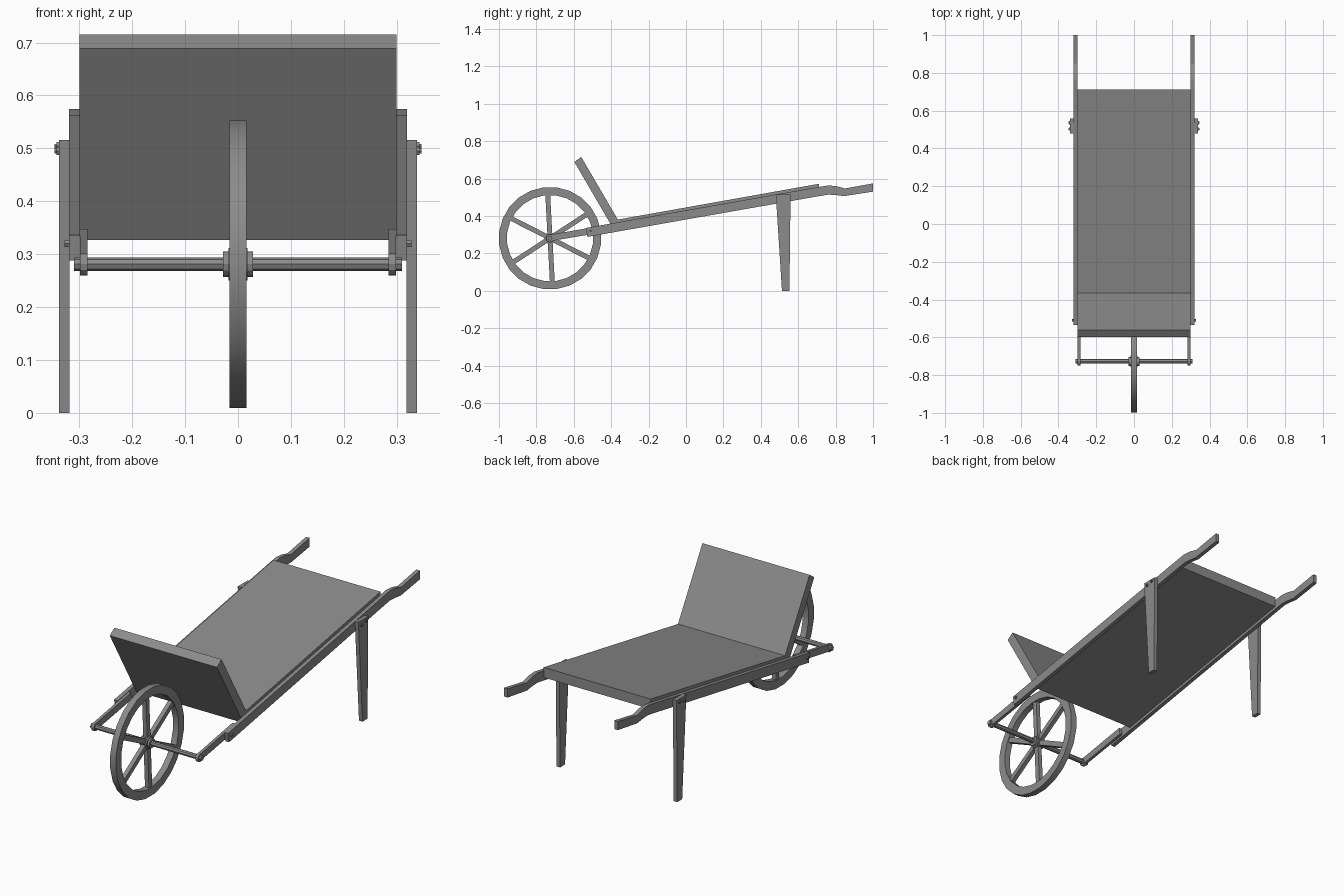
import bpy, bmesh, math
from mathutils import Matrix, Vector

if "Cube" in bpy.data.objects:
    bpy.data.objects.remove(bpy.data.objects["Cube"])

HUB = Vector((0, -0.727, 0.281))
GREY = bpy.data.materials.new("dark_grey")
GREY.diffuse_color = (0.26, 0.26, 0.26, 1)
GREY.use_nodes = True
GREY.node_tree.nodes["Principled BSDF"].inputs["Base Color"].default_value = GREY.diffuse_color


def finish(bm, name):
    bmesh.ops.recalc_face_normals(bm, faces=bm.faces)
    me = bpy.data.meshes.new(name)
    bm.to_mesh(me)
    bm.free()
    me.materials.append(GREY)
    ob = bpy.data.objects.new(name, me)
    bpy.context.collection.objects.link(ob)
    return ob


def plank(name, profile, x0, x1):
    """Side profile in (y, z), extruded from x0 to x1."""
    bm = bmesh.new()
    face = bm.faces.new([bm.verts.new((x0, y, z)) for y, z in profile])
    new = bmesh.ops.extrude_face_region(bm, geom=[face])['geom']
    bmesh.ops.translate(bm, vec=(x1 - x0, 0, 0),
                        verts=[v for v in new if isinstance(v, bmesh.types.BMVert)])
    return finish(bm, name)


def rod(name, x, y, z, radius, length, sides):
    """Cylinder lying along x."""
    bm = bmesh.new()
    m = Matrix.Translation((x, y, z)) @ Matrix.Rotation(math.pi / 2, 4, 'Y')
    bmesh.ops.create_cone(bm, cap_ends=True, segments=sides, radius1=radius,
                          radius2=radius, depth=length, matrix=m)
    return finish(bm, name)


# Wheel rim: square section swept round the axle, smooth tread
N = 24
bm = bmesh.new()
rings = []
for i in range(N):
    a = math.tau * (i + 0.5) / N
    rings.append([bm.verts.new(HUB + Vector((x, r * math.cos(a), r * math.sin(a))))
                  for x, r in ((-.016, .274), (.016, .274), (.016, .231), (-.016, .231))])
for i in range(N):
    p, q = rings[i], rings[(i + 1) % N]
    for j in range(4):
        k = (j + 1) % 4
        bm.faces.new((p[j], p[k], q[k], q[j]))
rim = finish(bm, "wheel_rim")
bpy.context.view_layer.objects.active = rim
rim.select_set(True)
bpy.ops.object.shade_smooth_by_angle(angle=math.radians(30))

# Spokes, hub and axle
for i in range(6):
    bm = bmesh.new()
    m = (Matrix.Translation(HUB) @ Matrix.Rotation(math.radians(33 + 60 * i), 4, 'X')
         @ Matrix.Translation((0, 0.128, 0)) @ Matrix.Diagonal((.022, .216, .026, 1)))
    bmesh.ops.create_cube(bm, size=1, matrix=m)
    finish(bm, "wheel_spoke")
rod("wheel_hub", *HUB, .031, .036, 12)
rod("hub_collar", *HUB, .024, .057, 12)
rod("axle", *HUB, .0125, .62, 8)

# Sloping bed and headboard
plank("bed", [(-.386, .327), (.711, .521), (.711, .572), (-.368, .380)], -.3, .3)
plank("headboard", [(-.56, .715), (-.597, .689), (-.386, .327), (-.352, .36)], -.3, .3)

# Outlines of the paired side parts
rail = [(-.527, .288), (.70, .504), (.76, .514), (.80, .512), (.845, .506), (1, .53),
        (1, .574), (.85, .547), (.825, .554), (.80, .560), (.76, .563), (.71, .555), (-.535, .336)]
leg = [(.513, 0), (.553, 0), (.559, .516), (.48, .516)]
arm = [(-.735, .264), (-.445, .312), (-.45, .348), (-.738, .298)]

for s, side in ((1, "right"), (-1, "left")):
    plank(f"handle_rail_{side}", rail, s * .2985, s * .319)
    plank(f"rear_leg_{side}", leg, s * .318, s * .338)
    plank(f"wheel_arm_{side}", arm, s * .284, s * .299)
    rod(f"axle_eye_{side}", s * .2915, HUB.y, HUB.z, .021, .015, 12)
    # Bolts through leg and arm
    for y, z in ((.503, .495), (.537, .504)):
        rod(f"leg_bolt_{side}", s * .340, y, z, .009, .006, 6)
        rod(f"leg_bolt_tip_{side}", s * .342, y, z, .005, .009, 6)
    rod(f"arm_bolt_{side}", s * .322, -.51, .32, .007, .011, 6)
